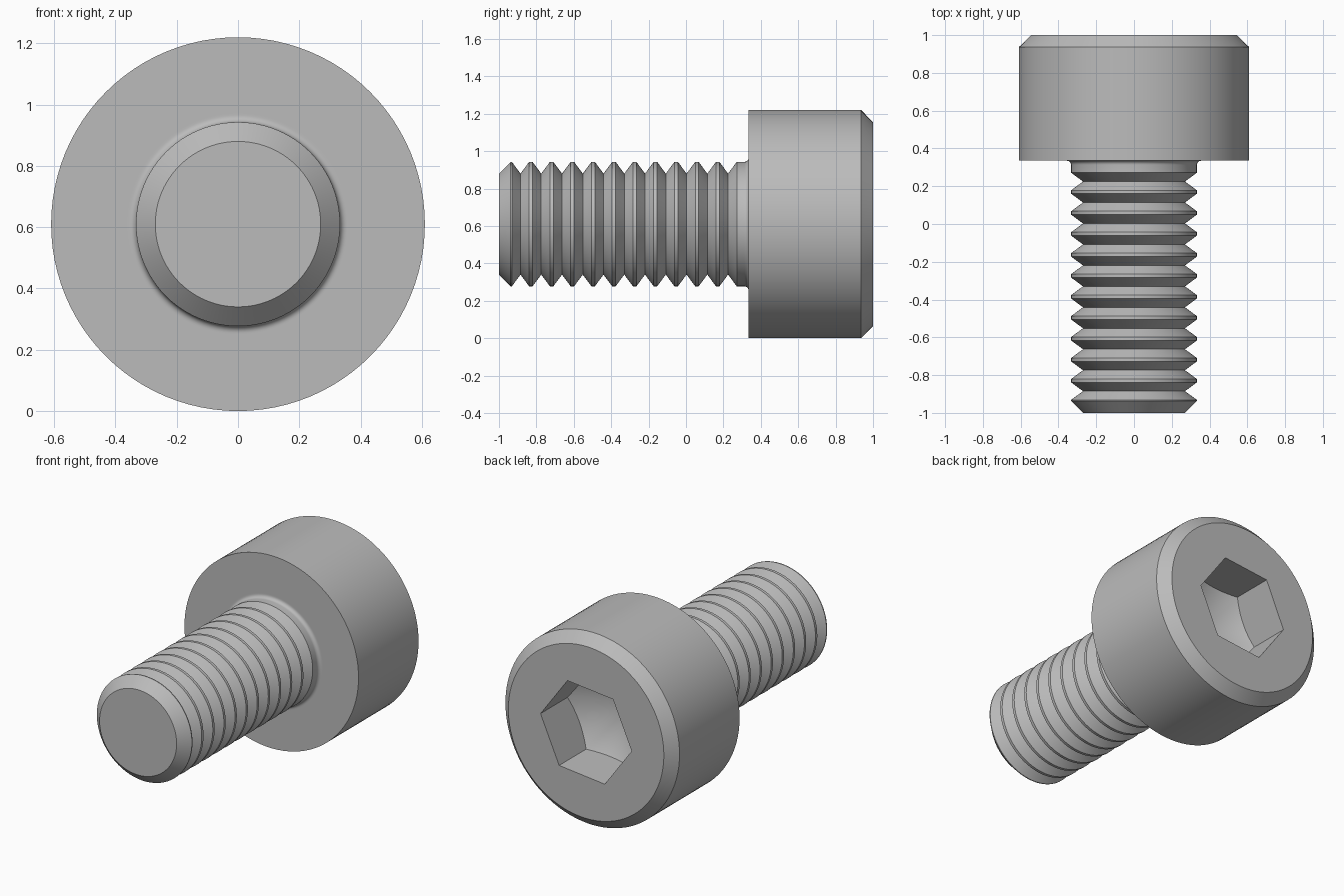
import bpy, bmesh
from math import sin, cos, pi, tan, radians

if "Cube" in bpy.data.objects:
    bpy.data.objects.remove(bpy.data.objects["Cube"], do_unlink=True)

HEAD_R, SHANK_R, ROOT_R = 0.61, 0.333, 0.27
PITCH, CREST = 0.111, 0.009
UNDERSIDE = 0.335
SEGMENTS = 96

steel = bpy.data.materials.new("steel_grey")
steel.use_nodes = True
steel.diffuse_color = (0.5, 0.5, 0.5, 1)
steel.node_tree.nodes["Principled BSDF"].inputs["Base Color"].default_value = (0.5, 0.5, 0.5, 1)


def lathe(name, profile, sides=SEGMENTS, turn=0.0):
    """Turn (radius, y) points about the long axis; both ends are capped."""
    bm = bmesh.new()
    rings = []
    for r, y in profile:
        if r == 0:
            rings.append([bm.verts.new((0, y, HEAD_R))] * sides)
        else:
            angles = [turn + 2 * pi * i / sides for i in range(sides)]
            rings.append([bm.verts.new((-r * cos(a), y, HEAD_R + r * sin(a))) for a in angles])
    for a, b in zip(rings, rings[1:]):
        for i in range(sides):
            j = (i + 1) % sides
            bm.faces.new(dict.fromkeys((a[i], a[j], b[j], b[i])))
    for ring in (rings[0], rings[-1]):
        if ring[0] is not ring[1]:
            bm.faces.new(ring)
    bmesh.ops.recalc_face_normals(bm, faces=bm.faces)
    mesh = bpy.data.meshes.new(name)
    bm.to_mesh(mesh)
    bm.free()
    mesh.materials.append(steel)
    obj = bpy.data.objects.new(name, mesh)
    bpy.context.collection.objects.link(obj)
    return obj


def boolean(target, tool, operation):
    """Apply a boolean and discard the tool."""
    mod = target.modifiers.new(operation.lower(), "BOOLEAN")
    mod.object, mod.operation, mod.solver = tool, operation, "EXACT"
    bpy.context.view_layer.objects.active = target
    bpy.ops.object.modifier_apply(modifier=mod.name)
    bpy.data.objects.remove(tool, do_unlink=True)


# Chamfered tip and ring-shaped thread grooves
profile = [(ROOT_R, -1), (SHANK_R, -0.937), (SHANK_R, -0.931)]
for k in range(11):
    root = -0.885 + k * PITCH
    flank = PITCH / 2 - CREST
    if k:
        profile.append((SHANK_R, root - flank))
    profile += [(ROOT_R, root), (SHANK_R, root + flank)]

# Fillet under the head, with a narrow support ring to keep the underside flat
FILLET, STEPS = 0.022, 6
for i in range(STEPS + 1):
    a = pi / 2 * i / STEPS
    profile.append((SHANK_R + FILLET * (1 - cos(a)), UNDERSIDE - FILLET * (1 - sin(a))))
profile.append((SHANK_R + FILLET + 0.006, UNDERSIDE))

# Chamfered cylinder head
profile += [(HEAD_R, UNDERSIDE), (HEAD_R, 0.936), (0.545, 1)]
screw = lathe("socket_head_screw", profile)

# Hexagonal socket with a drilled conical floor
SOCKET_R, DEPTH = 0.321, 0.27
slope = tan(radians(30))
apex = 1 - DEPTH - SOCKET_R * slope
socket = lathe("hex_socket", [(SOCKET_R, 0.4), (SOCKET_R, 1.05)], 6, radians(-6))
drill = lathe("drill_point", [(0, apex), (0.5, apex + 0.5 * slope), (0.5, 1.2)])
boolean(socket, drill, "INTERSECT")
boolean(screw, socket, "DIFFERENCE")

# Smooth turned surfaces, crisp machined edges
bpy.ops.object.select_all(action="DESELECT")
screw.select_set(True)
bpy.context.view_layer.objects.active = screw
bpy.ops.object.shade_smooth_by_angle(angle=radians(28))
